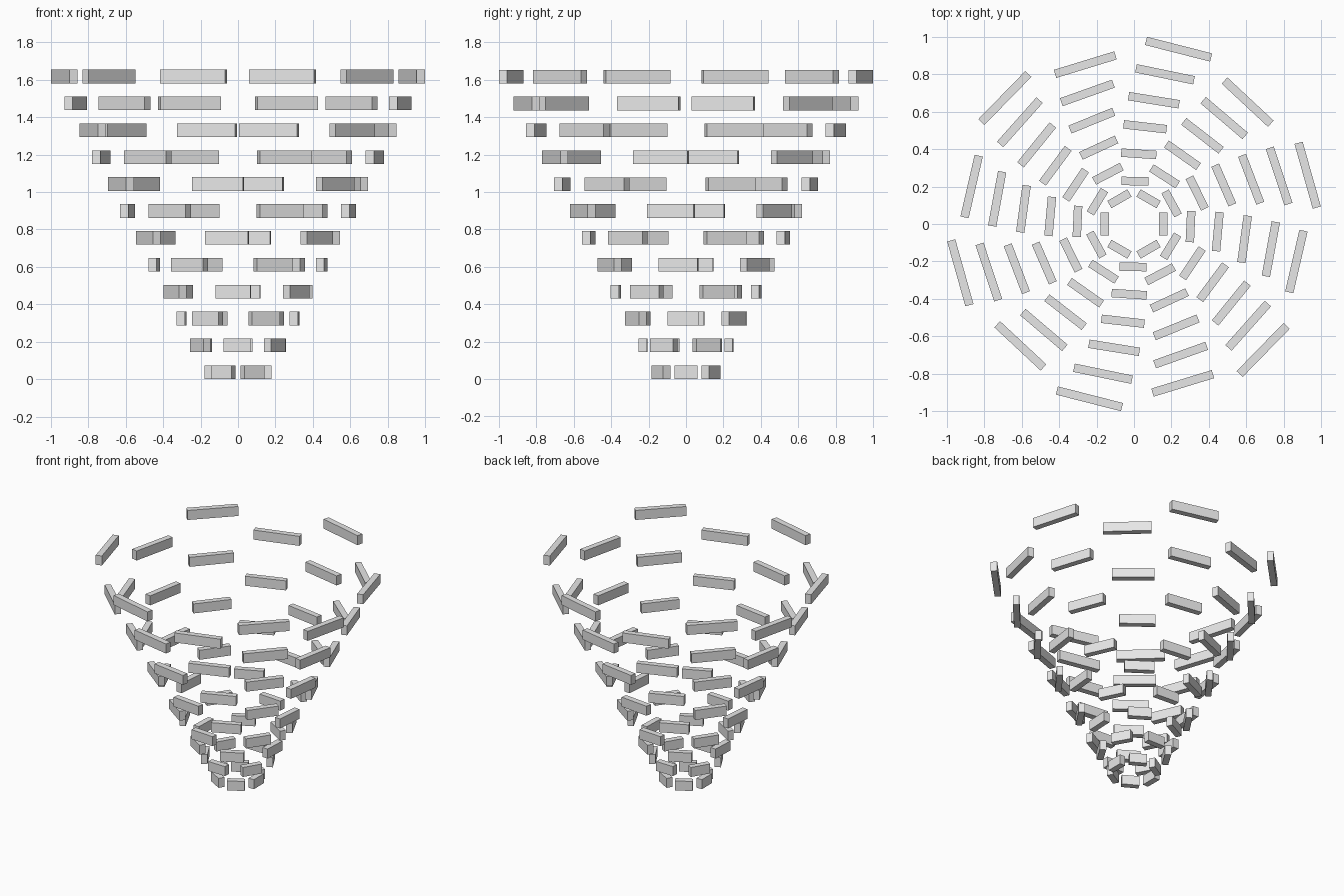
import bpy
import math
from mathutils import Matrix

cube = bpy.data.objects.get("Cube")
if cube:
    bpy.data.objects.remove(cube, do_unlink=True)

LAYERS = 12
PER_RING = 6
HEIGHT = 0.073
THICKNESS = 0.045
PITCH = 0.1437                  # vertical distance between rings
TWIST = math.radians(28.7)      # turn from one ring to the next

grey = bpy.data.materials.new("light_grey")
grey.use_nodes = True
colour = (0.8, 0.8, 0.8, 1)
grey.diffuse_color = colour
grey.node_tree.nodes["Principled BSDF"].inputs["Base Color"].default_value = colour


def add_brick(name, radius, length, z, angle):
    """Flat-sided brick, tangent to its ring."""
    bpy.ops.mesh.primitive_cube_add(size=1)
    brick = bpy.context.object
    brick.name = name
    brick.data.transform(Matrix.Diagonal((THICKNESS, length, HEIGHT, 1)))
    brick.rotation_euler.z = angle
    brick.location = (radius * math.cos(angle), radius * math.sin(angle), z)
    brick.data.materials.append(grey)


# Widening rings of bricks, each twisted against the one below
for i in range(LAYERS):
    for k in range(PER_RING):
        add_brick(f"ring_{i + 1}_brick_{k + 1}",
                  0.1555 + 0.0735 * i,
                  0.124 + 0.0214 * i,
                  HEIGHT / 2 + PITCH * i,
                  TWIST * i + math.tau * k / PER_RING)
